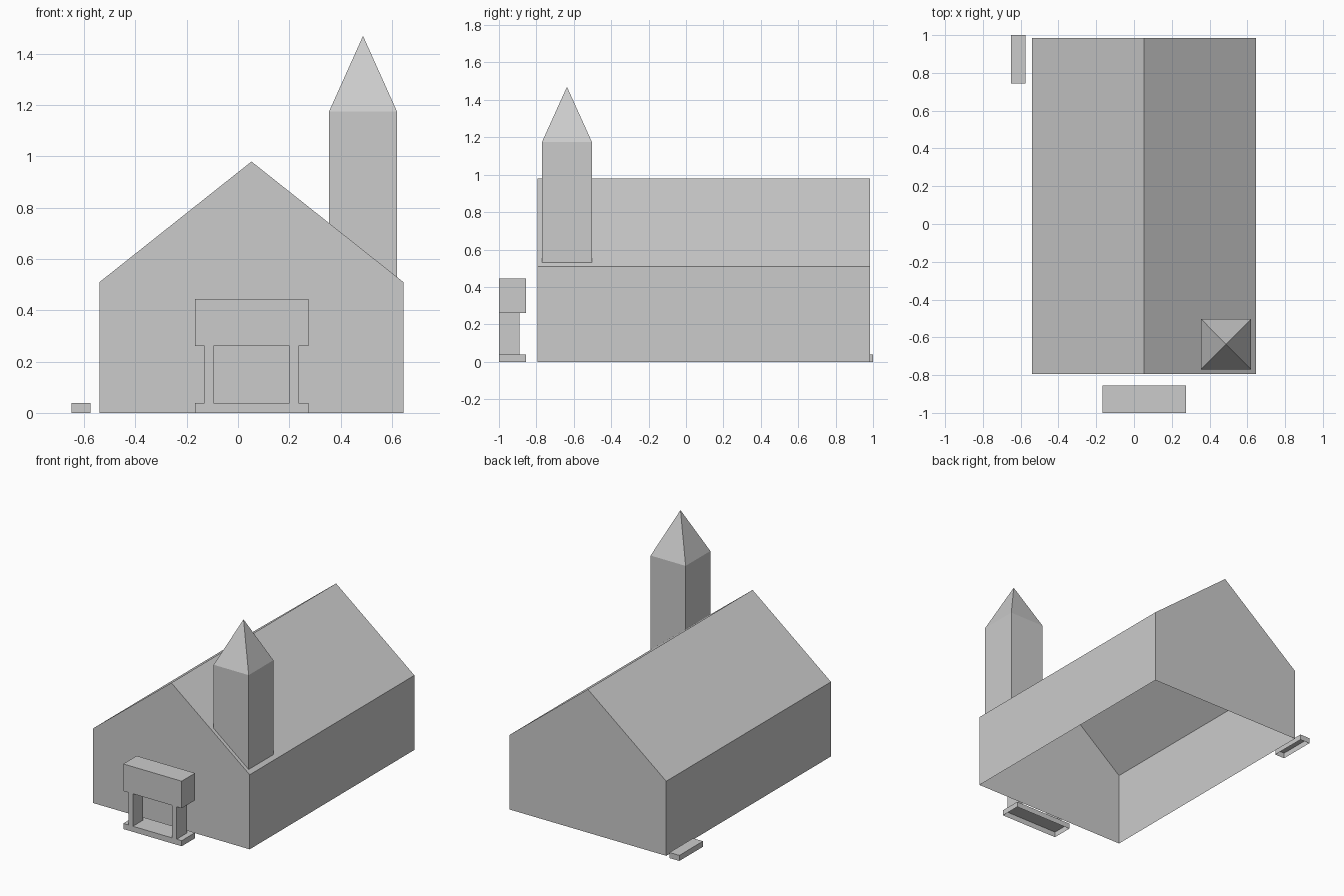
import bpy
import bmesh

cube = bpy.data.objects.get("Cube")
if cube:
    bpy.data.objects.remove(cube, do_unlink=True)

# Single plain colour
grey = bpy.data.materials.new("plain grey")
grey.use_nodes = True
colour = (0.6, 0.6, 0.6, 1)
grey.diffuse_color = colour
grey.node_tree.nodes["Principled BSDF"].inputs["Base Color"].default_value = colour


def finish(name, bm):
    bmesh.ops.recalc_face_normals(bm, faces=bm.faces)
    mesh = bpy.data.meshes.new(name)
    bm.to_mesh(mesh)
    bm.free()
    mesh.materials.append(grey)
    obj = bpy.data.objects.new(name, mesh)
    bpy.context.collection.objects.link(obj)
    return obj


def extrude_profile(name, profile, y0, y1, open_bottom=False):
    """Extrude an (x, z) outline along y; optionally leave out the floor."""
    bm = bmesh.new()
    front = [bm.verts.new((x, y0, z)) for x, z in profile]
    back = [bm.verts.new((x, y1, z)) for x, z in profile]
    bm.faces.new(front)
    bm.faces.new(back[::-1])
    n = len(profile)
    for i in range(n):
        j = (i + 1) % n
        if open_bottom and profile[i][1] == profile[j][1] == 0:
            continue
        bm.faces.new((front[i], back[i], back[j], front[j]))
    return finish(name, bm)


def box(name, x0, x1, y0, y1, z0, z1, open_bottom=False):
    outline = [(x0, z0), (x1, z0), (x1, z1), (x0, z1)]
    return extrude_profile(name, outline, y0, y1, open_bottom)


# Main hall: gabled shell without a floor
left, right, ridge_x = 0.645, -0.54, 0.0525
eave, ridge = 0.51, 0.98
extrude_profile("gabled_hall",
                [(right, 0), (left, 0), (left, eave), (ridge_x, ridge), (right, eave)],
                -0.795, 0.985, open_bottom=True)


def roof_height(x):
    return ridge - (ridge - eave) * (x - ridge_x) / (left - ridge_x)


# Tower: walls that follow the roof slope, topped by a pyramid spire
tx0, tx1, ty0, ty1, tower_top = 0.355, 0.62, -0.77, -0.503, 1.175
bm = bmesh.new()
corners = [(tx0, ty0), (tx1, ty0), (tx1, ty1), (tx0, ty1)]
low = [bm.verts.new((x, y, roof_height(x))) for x, y in corners]
high = [bm.verts.new((x, y, tower_top)) for x, y in corners]
tip = bm.verts.new(((tx0 + tx1) / 2, (ty0 + ty1) / 2, 1.47))
for i in range(4):
    j = (i + 1) % 4
    bm.faces.new((low[i], low[j], high[j], high[i]))
    bm.faces.new((high[i], high[j], tip))
finish("tower_with_spire", bm)

# Entrance gate: slab, two posts and a lintel block
gx0, gx1 = -0.168, 0.274
box("gate_slab", gx0, gx1, -1.0, -0.855, 0, 0.038, open_bottom=True)
box("gate_lintel", gx0, gx1, -1.0, -0.855, 0.26, 0.445)
for side, sign in (("left", 1), ("right", -1)):
    inner, outer = [0.053 + sign * d for d in (0.148, 0.183)]
    box(side + "_gate_post", min(inner, outer), max(inner, outer),
        -1.0, -0.89, 0.038, 0.26)

# Low step beside the back corner
box("back_step", -0.65, -0.575, 0.745, 1.0, 0, 0.038, open_bottom=True)
